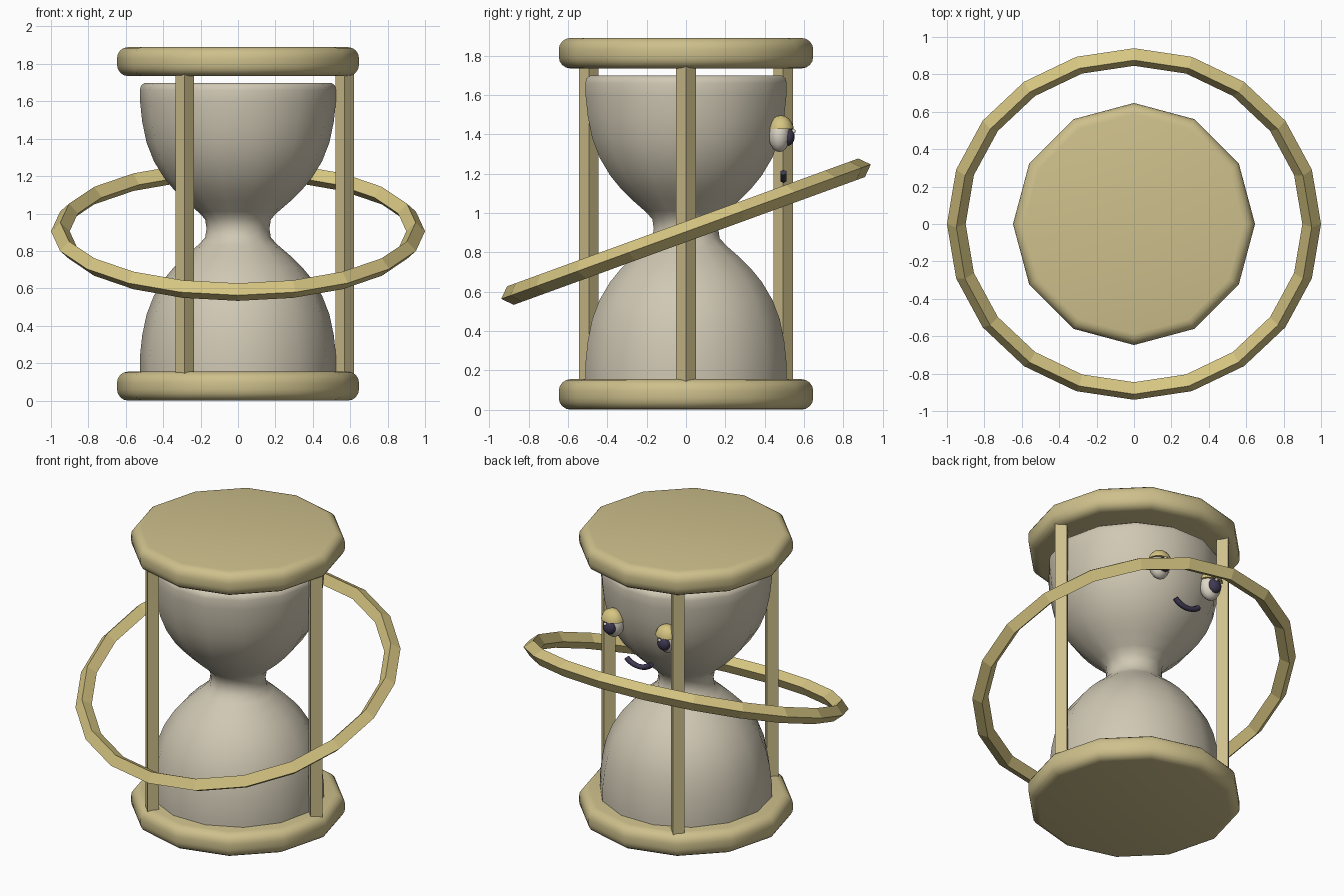
import bpy, bmesh, math
from mathutils import Matrix, Vector

if "Cube" in bpy.data.objects:
    bpy.data.objects.remove(bpy.data.objects["Cube"])


def material(name, r, g, b):
    m = bpy.data.materials.new(name)
    lin = [((c / 255 + 0.055) / 1.055) ** 2.4 for c in (r, g, b)]
    m.diffuse_color = (*lin, 1)
    m.use_nodes = True
    m.node_tree.nodes["Principled BSDF"].inputs["Base Color"].default_value = m.diffuse_color
    return m


WOOD = material("pale gold frame", 206, 192, 140)
RING = material("gold ring", 214, 197, 130)
GLASS = material("warm grey glass", 208, 200, 180)
WHITE = material("eye white", 222, 215, 200)
DARK = material("dark violet", 64, 58, 84)


def finish(bm, name, mat, smooth_angle=None):
    bmesh.ops.recalc_face_normals(bm, faces=bm.faces)
    me = bpy.data.meshes.new(name)
    bm.to_mesh(me)
    bm.free()
    me.materials.append(mat)
    ob = bpy.data.objects.new(name, me)
    bpy.context.collection.objects.link(ob)
    if smooth_angle:
        bpy.ops.object.select_all(action='DESELECT')
        ob.select_set(True)
        bpy.context.view_layer.objects.active = ob
        bpy.ops.object.shade_smooth_by_angle(angle=math.radians(smooth_angle))
    return ob


def sweep(rings, closed):
    """Join equal vertex rings; cap the ends unless closed."""
    bm = bmesh.new()
    vs = [[bm.verts.new(p) for p in ring] for ring in rings]
    n, m = len(vs), len(vs[0])
    for i in range(n if closed else n - 1):
        a, b = vs[i], vs[(i + 1) % n]
        for j in range(m):
            k = (j + 1) % m
            bm.faces.new((a[j], a[k], b[k], b[j]))
    if not closed:
        bm.faces.new(vs[0])
        bm.faces.new(vs[-1])
    return bm


def circle(r, z, n):
    return [(r * math.cos(math.tau * i / n), r * math.sin(math.tau * i / n), z) for i in range(n)]


def lathe(name, profile, sides, mat, smooth_angle=None):
    return finish(sweep([circle(r, z, sides) for r, z in profile], False), name, mat, smooth_angle)


def ellipsoid(name, centre, radii, mat, keep_above=None):
    bm = bmesh.new()
    bmesh.ops.create_uvsphere(bm, u_segments=14, v_segments=10, radius=1)
    if keep_above is not None:
        cut = bmesh.ops.bisect_plane(bm, geom=bm.verts[:] + bm.edges[:] + bm.faces[:],
                                     plane_co=(0, 0, keep_above), plane_no=(0, 0, 1),
                                     clear_inner=True)
        bmesh.ops.holes_fill(bm, edges=[e for e in bm.edges if e.is_boundary])
    bm.transform(Matrix.Translation(centre) @ Matrix.Diagonal((*radii, 1)))
    return finish(bm, name, mat, 50)


# Rounded twelve-sided end discs
R, T, B = 0.647, 0.155, 0.06
arc = [(R - B + B * math.sin(a), B - B * math.cos(a))
       for a in (math.radians(22.5 * i) for i in range(5))]
disc = arc + [(r, T - z) for r, z in reversed(arc)]
for name, z0 in (("base_disc", 0), ("top_disc", 1.735)):
    lathe(name, [(r, z + z0) for r, z in disc], 12, WOOD, 40)

# Three diamond-section posts
for i in range(3):
    a = math.tau * i / 3
    bm = sweep([circle(0.05, z, 4) for z in (0.1, 1.79)], False)
    bm.transform(Matrix.Translation((0.57 * math.cos(a), 0.57 * math.sin(a), 0)))
    finish(bm, f"post_{i + 1}", WOOD)

# Hourglass bulbs, mirrored about the waist
half = [(0.0, 0.168), (0.05, 0.176), (0.09, 0.215), (0.15, 0.285), (0.21, 0.345), (0.27, 0.395),
        (0.36, 0.45), (0.46, 0.489), (0.57, 0.512), (0.68, 0.524), (0.74, 0.525)]
rim = [(0.765, 0.518), (0.778, 0.50)]
WAIST = 0.92
profile = [(r, WAIST - d) for d, r in reversed(half[1:])]
profile = [(0.525, 0.12)] + profile + [(r, WAIST + d) for d, r in half + rim]
lathe("hourglass_bulbs", profile, 14, GLASS, 50)

# Tilted orbit ring: twenty segments, diamond section
rings = []
for i in range(20):
    a = math.tau * i / 20
    rings.append([((0.95 + dr) * math.cos(a), (0.95 + dr) * math.sin(a), dz)
                  for dr, dz in ((0.05, 0), (0, 0.05), (-0.05, 0), (0, -0.05))])
bm = sweep(rings, True)
bm.transform(Matrix.Translation((0, 0, 0.905)) @ Matrix.Rotation(math.radians(20), 4, 'X'))
finish(bm, "orbit_ring", RING)

# Eyes on the back (+y) side
for side, s in (("left", 1), ("right", -1)):
    x = 0.2 * s
    ellipsoid(f"{side}_eyeball", (x, 0.475, 1.40), (0.07, 0.056, 0.09), WHITE)
    ellipsoid(f"{side}_pupil", (x, 0.517, 1.388), (0.045, 0.035, 0.047), DARK)
    ellipsoid(f"{side}_eyelid", (x, 0.483, 1.415), (0.078, 0.066, 0.082), RING, 0.15)
    ellipsoid(f"{side}_eye_glint", (x + 0.012, 0.548, 1.415), (0.01, 0.01, 0.01), WHITE)

# Smile: short arc tube
rings = []
for i in range(9):
    a = math.radians(-43 + 86 * i / 8)
    out = Vector((math.sin(a), 0, -math.cos(a)))
    c = Vector((0, 0.495, 1.303)) + out * 0.133
    rings.append([c + 0.018 * (math.cos(t) * out + math.sin(t) * Vector((0, 1, 0)))
                  for t in (math.tau * j / 6 for j in range(6))])
finish(sweep(rings, False), "smile", DARK, 65)
